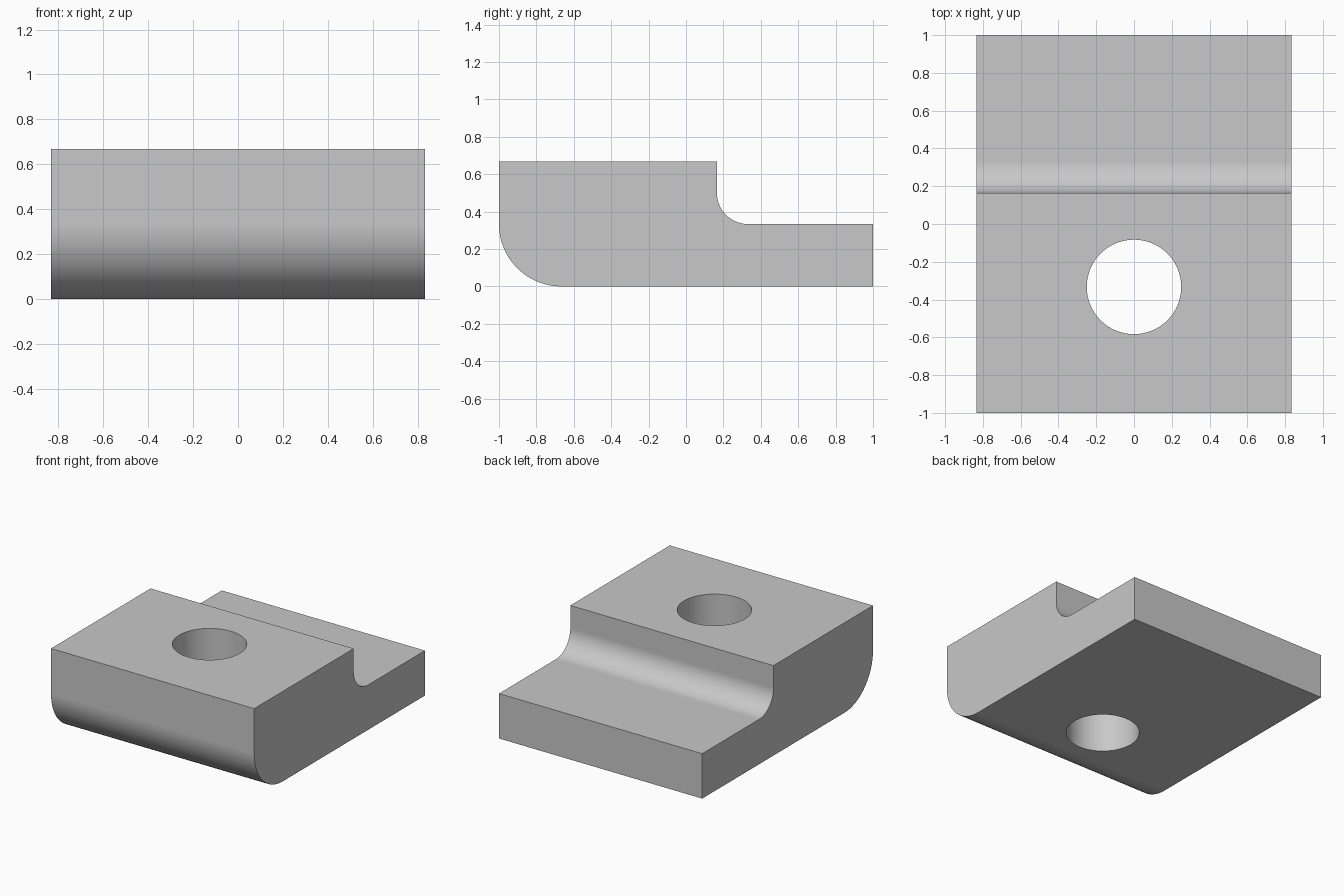
import bpy
import bmesh
from math import cos, sin, pi, radians

cube = bpy.data.objects.get("Cube")
if cube:
    bpy.data.objects.remove(cube, do_unlink=True)

HALF_WIDTH = 0.833
HEIGHT = 0.667
STEP_HEIGHT = 0.333
STEP_Y = 0.165
NOSE_RADIUS = 0.333
FILLET_RADIUS = 0.168
HOLE_RADIUS = 0.25
HOLE_Y = -0.333

grey = bpy.data.materials.new("plain grey")
grey.use_nodes = True
colour = (0.58, 0.58, 0.58, 1)
grey.diffuse_color = colour
grey.node_tree.nodes["Principled BSDF"].inputs["Base Color"].default_value = colour


def arc(cy, cz, radius, start, end, steps=24):
    """Points of an arc in the side profile."""
    angles = [start + (end - start) * i / steps for i in range(steps + 1)]
    return [(cy + radius * cos(a), cz + radius * sin(a)) for a in angles]


# Side profile: rounded front underside, raised block, filleted step
profile = arc(-1 + NOSE_RADIUS, NOSE_RADIUS, NOSE_RADIUS, pi, 1.5 * pi)
profile += [(1, 0), (1, STEP_HEIGHT)]
profile += arc(STEP_Y + FILLET_RADIUS, STEP_HEIGHT + FILLET_RADIUS,
               FILLET_RADIUS, 1.5 * pi, pi)
profile += [(STEP_Y, HEIGHT), (-1, HEIGHT)]

# Extrude the profile across the width
bm = bmesh.new()
side = bm.faces.new([bm.verts.new((-HALF_WIDTH, y, z)) for y, z in profile])
extruded = bmesh.ops.extrude_face_region(bm, geom=[side], use_keep_orig=True)
moved = [v for v in extruded["geom"] if isinstance(v, bmesh.types.BMVert)]
bmesh.ops.translate(bm, verts=moved, vec=(2 * HALF_WIDTH, 0, 0))
bmesh.ops.recalc_face_normals(bm, faces=bm.faces)
mesh = bpy.data.meshes.new("stepped_block")
bm.to_mesh(mesh)
bm.free()
mesh.materials.append(grey)
block = bpy.data.objects.new("stepped_block", mesh)
bpy.context.collection.objects.link(block)

# Bolt hole through the raised block
bpy.ops.mesh.primitive_cylinder_add(vertices=96, radius=HOLE_RADIUS, depth=2,
                                    location=(0, HOLE_Y, STEP_HEIGHT))
cutter = bpy.context.object
cutter.name = "hole_cutter"
cutter.hide_render = True
cutter.data.materials.append(grey)

bpy.ops.object.select_all(action="DESELECT")
block.select_set(True)
bpy.context.view_layer.objects.active = block
cut = block.modifiers.new("bolt_hole", "BOOLEAN")
cut.operation = "DIFFERENCE"
cut.solver = "EXACT"
cut.object = cutter
bpy.ops.object.modifier_apply(modifier=cut.name)
bpy.data.objects.remove(cutter, do_unlink=True)

# Smooth curves with crisp edges and truly flat faces
bpy.ops.object.shade_smooth_by_angle(angle=radians(30))
weighted = block.modifiers.new("flat_face_normals", "WEIGHTED_NORMAL")
weighted.keep_sharp = True
